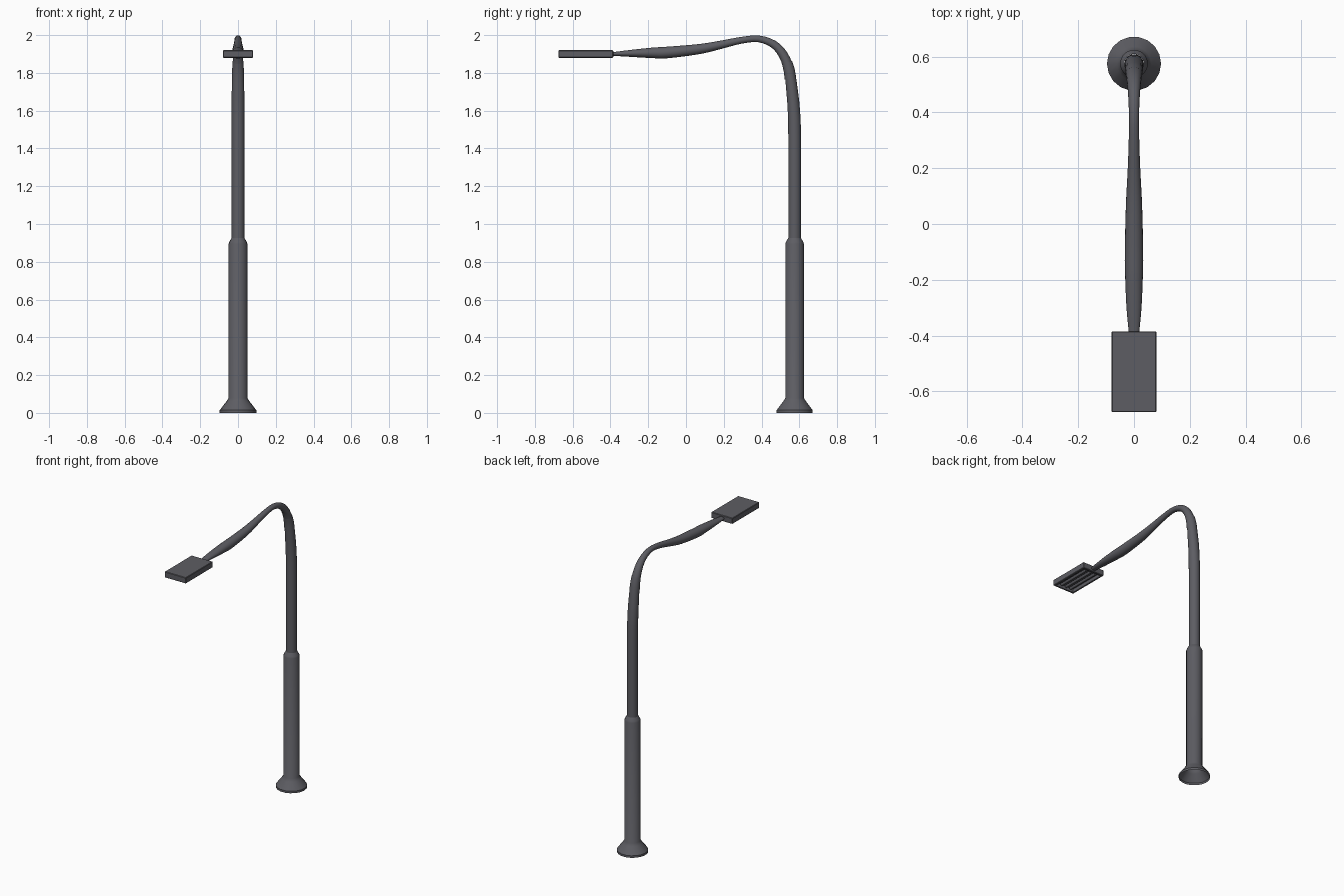
import bpy, bmesh, math
from mathutils import Vector

if "Cube" in bpy.data.objects:
    bpy.data.objects.remove(bpy.data.objects["Cube"])

SIDES = 18
POLE_Y = 0.575

GREY = bpy.data.materials.new("dark_grey")
GREY.diffuse_color = (0.11, 0.11, 0.125, 1)
GREY.use_nodes = True
GREY.node_tree.nodes["Principled BSDF"].inputs["Base Color"].default_value = GREY.diffuse_color


def finish(name, bm, angle=35):
    bmesh.ops.recalc_face_normals(bm, faces=bm.faces)
    me = bpy.data.meshes.new(name)
    bm.to_mesh(me)
    bm.free()
    me.materials.append(GREY)
    ob = bpy.data.objects.new(name, me)
    bpy.context.collection.objects.link(ob)
    bpy.ops.object.select_all(action='DESELECT')
    ob.select_set(True)
    bpy.context.view_layer.objects.active = ob
    bpy.ops.object.shade_smooth_by_angle(angle=math.radians(angle))
    return ob


def sweep(name, stations, angle=35):
    """Elliptical tube in the y-z plane; station = (y, z, half width, half depth, tangent)."""
    bm = bmesh.new()
    rings = []
    for y, z, rx, rn, t in stations:
        normal = Vector((0, -t.z, t.y))
        ring = []
        for i in range(SIDES):
            a = math.tau * i / SIDES
            ring.append(bm.verts.new(Vector((0, y, z)) + Vector((rx * math.cos(a), 0, 0))
                                     + normal * rn * math.sin(a)))
        rings.append(ring)
    for a, b in zip(rings, rings[1:]):
        for i in range(SIDES):
            j = (i + 1) % SIDES
            bm.faces.new((a[i], a[j], b[j], b[i]))
    return finish(name, bm, angle)


def smooth_path(points, steps=3):
    """Catmull-Rom interpolation of (y, z, rx, rn) with tangents."""
    p = [Vector(q) for q in points]
    p = [2 * p[0] - p[1]] + p + [2 * p[-1] - p[-2]]
    out = []
    for k in range(1, len(p) - 2):
        a, b, c, d = p[k - 1:k + 3]
        last = k == len(p) - 3
        for s in range(steps + last):
            t = s / steps
            v = 0.5 * (2 * b + (c - a) * t + (2 * a - 5 * b + 4 * c - d) * t * t
                       + (3 * b - a - 3 * c + d) * t ** 3)
            g = (c - a) + 2 * (2 * a - 5 * b + 4 * c - d) * t + 3 * (3 * b - a - 3 * c + d) * t * t
            out.append((*v, Vector((0, g[0], g[1])).normalized()))
    return out


# flared foot (open underneath), thick lower pole and shoulder
up = Vector((0, 0, 1))
profile = [(0.097, 0), (0.097, 0.014), (0.062, 0.06), (0.05, 0.078),
           (0.05, 0.895), (0.046, 0.905), (0.035, 0.925)]
sweep("lower_pole", [(POLE_Y, z, r, r, up) for r, z in profile])

# upper pole bending into the swelling arm
arm = [(POLE_Y, 0.92, 0.034, 0.034), (POLE_Y, 1.45, 0.034, 0.034), (0.571, 1.60, 0.034, 0.033),
       (0.561, 1.71, 0.033, 0.031), (0.547, 1.81, 0.030, 0.028), (0.515, 1.895, 0.026, 0.025),
       (0.463, 1.952, 0.021, 0.021), (0.385, 1.980, 0.018, 0.018), (0.295, 1.973, 0.019, 0.018),
       (0.185, 1.949, 0.023, 0.022), (0.07, 1.926, 0.029, 0.027), (-0.10, 1.908, 0.033, 0.031),
       (-0.18, 1.906, 0.032, 0.028), (-0.30, 1.903, 0.027, 0.018), (-0.395, 1.90, 0.018, 0.009)]
sweep("curved_arm", smooth_path(arm))

# short sleeve at the joint of pole and arm
sleeve = [(0.553, 1.77, 0.0325, 0.031), (0.546, 1.815, 0.031, 0.030), (0.535, 1.855, 0.029, 0.0285)]
sweep("joint_sleeve", smooth_path(sleeve, 2))

# flat lamp head with a recessed underside
bm = bmesh.new()
bmesh.ops.create_cube(bm, size=1)
bmesh.ops.scale(bm, vec=(0.16, 0.29, 0.04), verts=bm.verts)
bmesh.ops.translate(bm, vec=(0, -0.53, 1.90), verts=bm.verts)
bmesh.ops.bevel(bm, geom=bm.edges[:], offset=0.003, segments=1, affect='EDGES')
bm.normal_update()
bottom = max((f for f in bm.faces if f.normal.z < -0.99), key=lambda f: f.calc_area())
bmesh.ops.inset_region(bm, faces=[bottom], thickness=0.015)
bmesh.ops.inset_region(bm, faces=[bottom], thickness=0.0005, depth=-0.022)
finish("lamp_head", bm, 30)

# light tubes running lengthwise in the recess
for n, x in enumerate((-0.036, 0, 0.036)):
    bpy.ops.mesh.primitive_cylinder_add(vertices=12, radius=0.009, depth=0.235,
                                        location=(x, -0.53, 1.891), rotation=(math.pi / 2, 0, 0))
    tube = bpy.context.object
    tube.name = f"light_tube_{n + 1}"
    tube.data.materials.append(GREY)
    bpy.ops.object.shade_smooth_by_angle(angle=math.radians(35))
